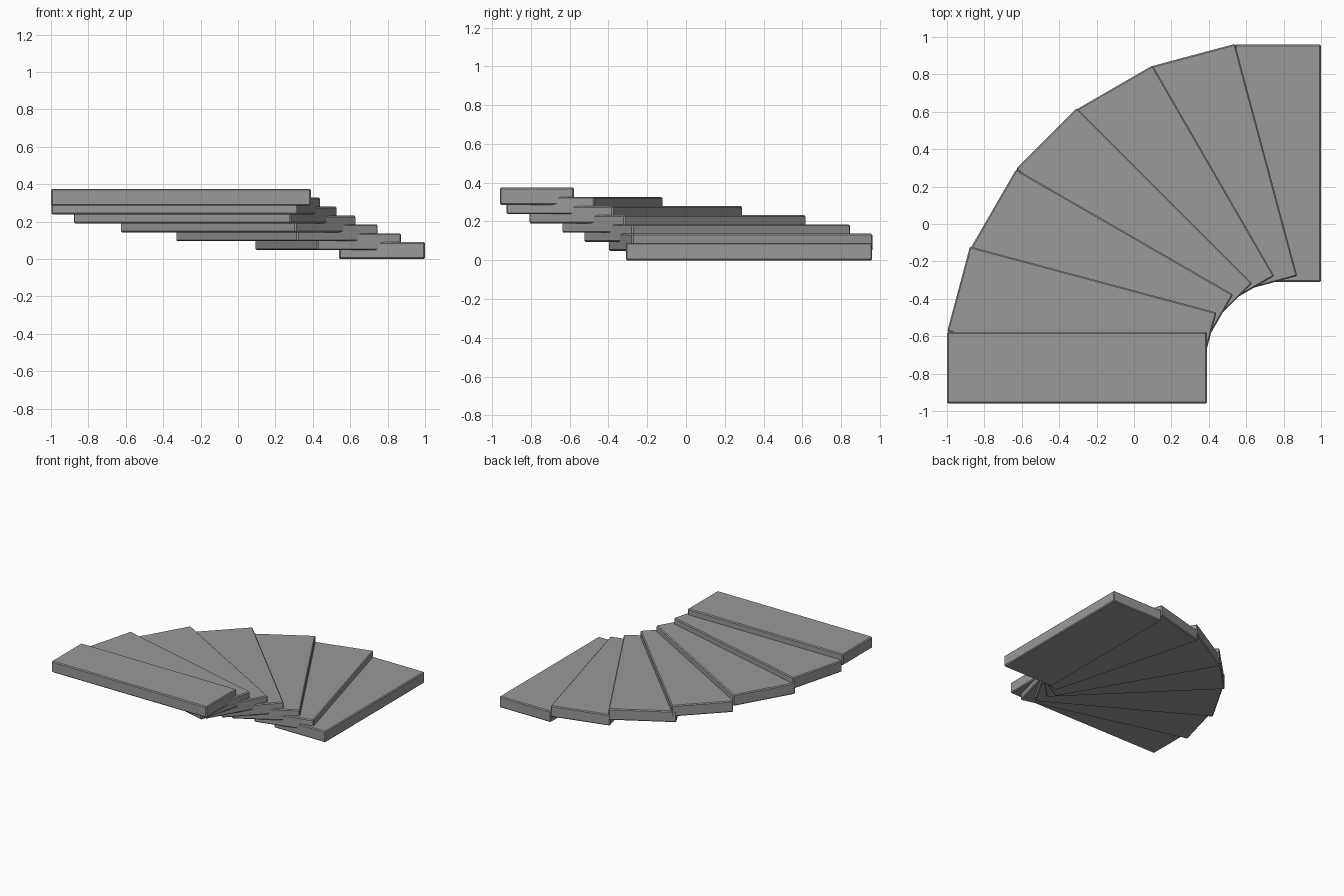
import bpy
import math
from mathutils import Vector

cube = bpy.data.objects.get("Cube")
if cube:
    bpy.data.objects.remove(cube, do_unlink=True)

# One plain grey for the whole stair
grey = bpy.data.materials.new("stone_grey")
grey.use_nodes = True
grey.diffuse_color = (0.32, 0.32, 0.32, 1)
grey.node_tree.nodes["Principled BSDF"].inputs["Base Color"].default_value = (0.32, 0.32, 0.32, 1)

THICK, RISE, TURN = 0.09, 0.0475, math.radians(15)

# Outer nosing corner (x, y), length and depth of each winder tread, lowest first
TREADS = [
    (1.00, 0.96, 1.27, 0.46),
    (0.54, 0.963, 1.285, 0.465),
    (0.10, 0.848, 1.30, 0.50),
    (-0.305, 0.62, 1.325, 0.46),
    (-0.63, 0.293, 1.34, 0.50),
    (-0.877, -0.12, 1.365, 0.47),
    (-1.00, -0.578, 1.39, 0.382),
]


def add_tread(index, x, y, length, depth):
    """Slab turned about its outer nosing corner and raised by its step."""
    angle = TURN * index
    inward = Vector((math.sin(angle), -math.cos(angle), 0))
    back = Vector((-math.cos(angle), -math.sin(angle), 0))
    centre = Vector((x, y, RISE * index + THICK / 2)) + inward * length / 2 + back * depth / 2
    bpy.ops.mesh.primitive_cube_add(size=1, location=centre, rotation=(0, 0, angle))
    tread = bpy.context.object
    tread.name = f"tread_{index + 1}"
    tread.scale = (depth, length, THICK)
    bpy.ops.object.transform_apply(location=False, rotation=False, scale=True)
    tread.data.materials.append(grey)
    # Small chamfer on all edges
    bevel = tread.modifiers.new("chamfer", "BEVEL")
    bevel.width = 0.007
    bevel.segments = 1


for i, tread_spec in enumerate(TREADS):
    add_tread(i, *tread_spec)
